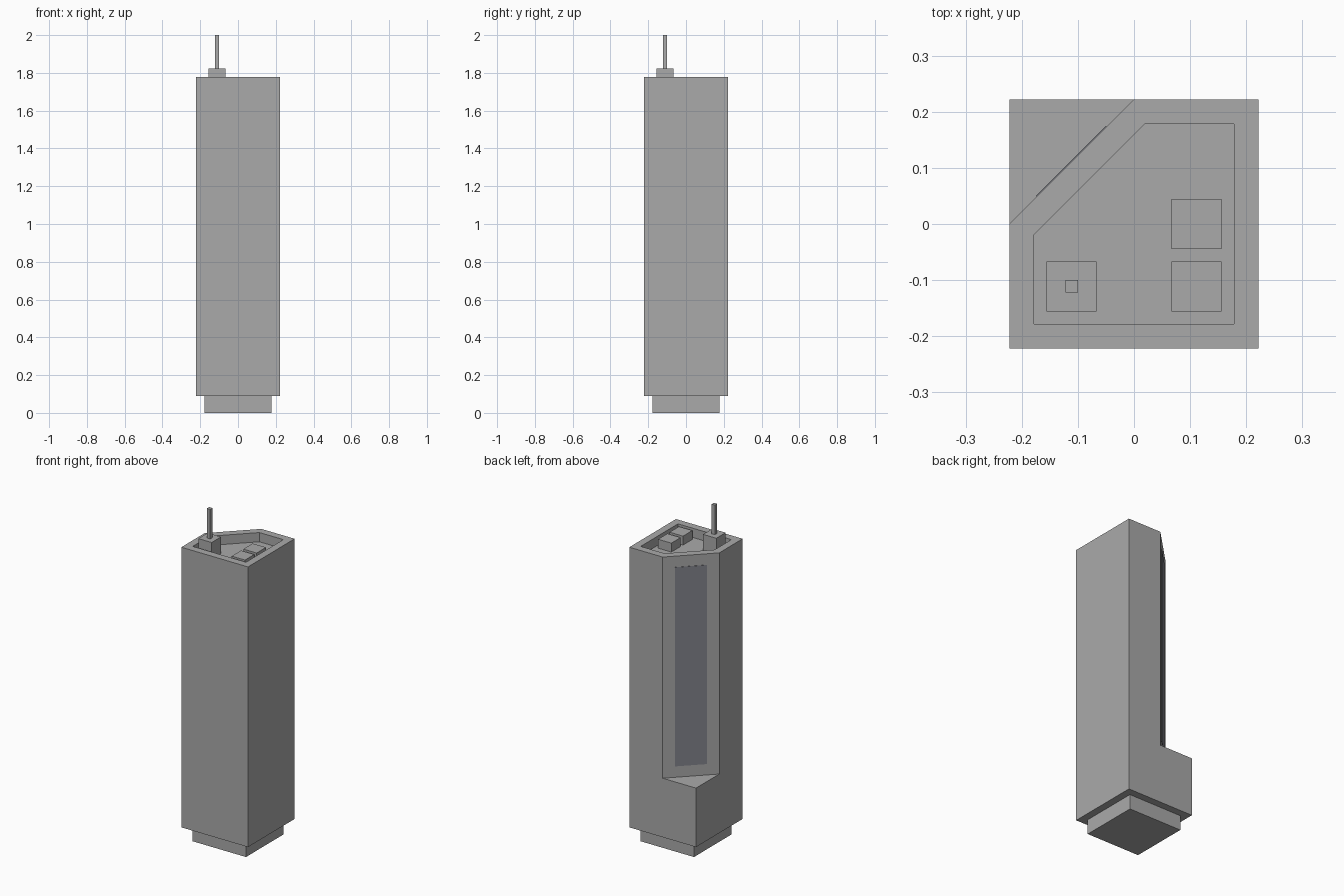
import bpy, bmesh, math
from mathutils import Matrix

if "Cube" in bpy.data.objects:
    bpy.data.objects.remove(bpy.data.objects["Cube"])


def material(name, colour):
    m = bpy.data.materials.new(name)
    m.diffuse_color = (*colour, 1.0)
    m.use_nodes = True
    m.node_tree.nodes["Principled BSDF"].inputs["Base Color"].default_value = m.diffuse_color
    return m


GREY = material("concrete grey", (0.40, 0.40, 0.40))
GLASS = material("dark blue grey glass", (0.223, 0.228, 0.259))


def finish(name, bm, mat):
    bmesh.ops.recalc_face_normals(bm, faces=bm.faces)
    me = bpy.data.meshes.new(name)
    bm.to_mesh(me)
    bm.free()
    me.materials.append(mat)
    ob = bpy.data.objects.new(name, me)
    bpy.context.collection.objects.link(ob)
    return ob


def box(name, centre, half, z0, z1, mat=GREY, turn=0.0):
    """Box on a footprint centre, with half sizes (x, y) and a z range."""
    bm = bmesh.new()
    place = (Matrix.Translation((*centre, (z0 + z1) / 2))
             @ Matrix.Rotation(turn, 4, 'Z')
             @ Matrix.Diagonal((2 * half[0], 2 * half[1], z1 - z0, 1)))
    bmesh.ops.create_cube(bm, size=1, matrix=place)
    return finish(name, bm, mat)


H = 0.2222        # half width of the tower
I = 0.1778        # half width inside the parapet and of the plinth
C = 0.0184        # inner chamfer corner
BOTTOM, LEDGE, ROOF, DECK = 0.0889, 0.4444, 1.7778, 1.722

# tower: square foot, chamfered shaft, sunken roof deck
bm = bmesh.new()


def ring(points, z):
    return [bm.verts.new((x, y, z)) for x, y in points]


def bridge(a, b):
    for k in range(len(a)):
        j = (k + 1) % len(a)
        bm.faces.new((a[k], a[j], b[j], b[k]))


square = [(-H, -H), (H, -H), (H, H), (0, H), (-H, H), (-H, 0)]
outer = [p for k, p in enumerate(square) if k != 4]
inner = [(-I, -I), (I, -I), (I, I), (C, I), (-I, -C)]
foot, ledge = ring(square, BOTTOM), ring(square, LEDGE)
top, rim, deck = ring(outer, ROOF), ring(inner, ROOF), ring(inner, DECK)
bm.faces.new(foot[::-1])
bridge(foot, ledge)
bm.faces.new(ledge[3:6])
bridge(ledge[:4] + ledge[5:], top)
bridge(top, rim)
bridge(rim, deck)
bm.faces.new(deck)
finish("tower", bm, GREY)

# recessed plinth
box("plinth", (0, 0), (I, I), 0, BOTTOM)

# tall window plate on the chamfer
box("chamfer_window", (-H / 2, H / 2), (0.088, 0.002), 0.511, 1.711,
    GLASS, math.radians(45))

# roof units
R = 0.0444
for k, y in enumerate((-0.1111, 0.0)):
    box(f"roof_unit_{k + 1}", (0.1111, y), (R, R), DECK, ROOF - 0.002)

# mast and its block
box("mast_block", (-0.1111, -0.1111), (R, R), DECK, 1.8222)
box("mast", (-0.1111, -0.1111), (0.0111, 0.0111), 1.8222, 2.0)
